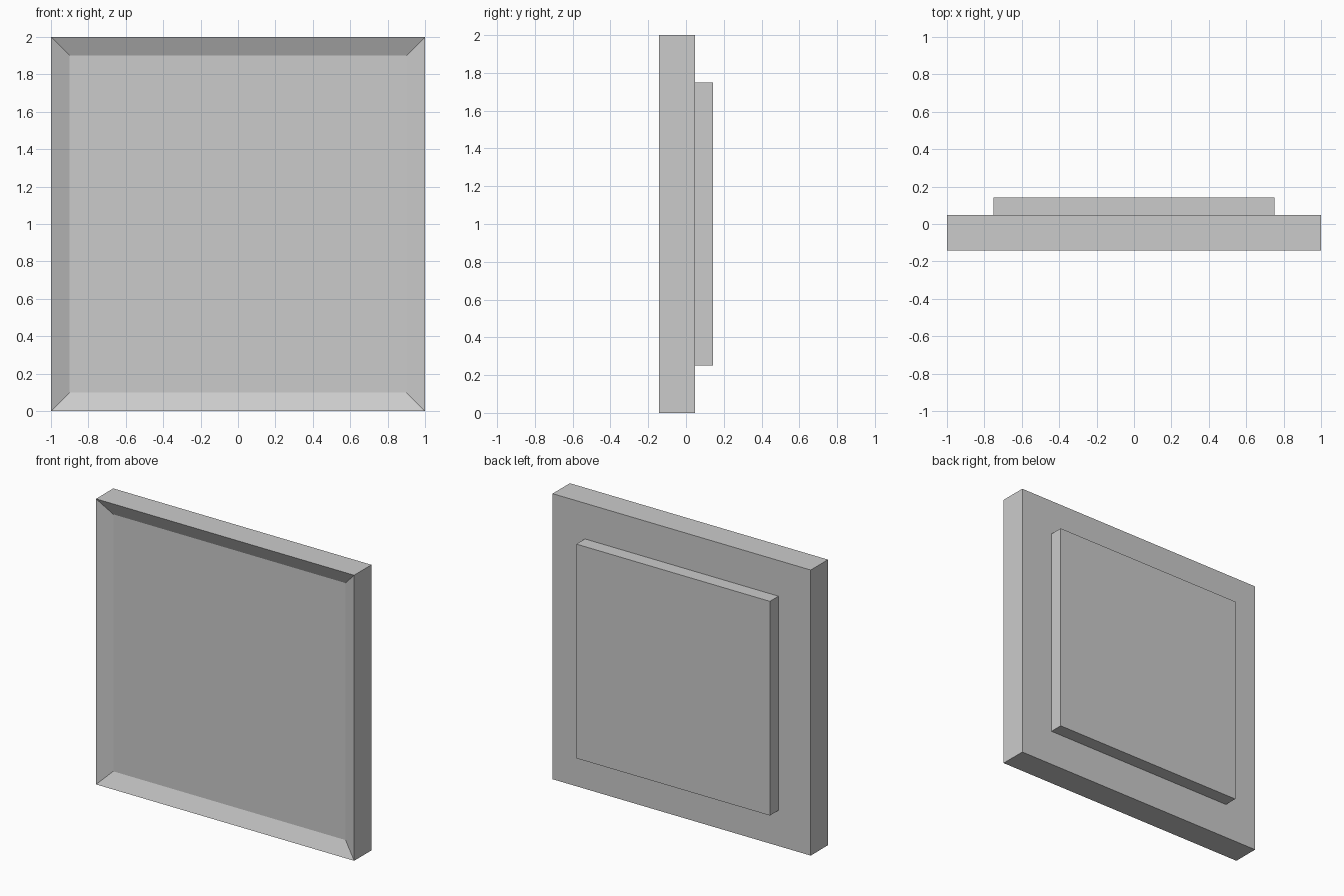
import bpy, bmesh
from mathutils import Vector

if "Cube" in bpy.data.objects:
    bpy.data.objects.remove(bpy.data.objects["Cube"])

Y_FRONT, Y_MID, Y_BACK = -0.143, 0.048, 0.143


def face_along(bm, direction):
    """Outermost face pointing along the given direction."""
    d = Vector(direction)
    faces = [f for f in bm.faces if f.normal.dot(d) > 0.99]
    return max(faces, key=lambda f: f.calc_center_median().dot(d))


# Square slab
bm = bmesh.new()
bmesh.ops.create_cube(bm, size=1)
for v in bm.verts:
    v.co = (v.co.x * 2, Y_FRONT if v.co.y < 0 else Y_MID, v.co.z * 2 + 1)
bm.normal_update()

# Shallow dish in the front with sloped borders
front = face_along(bm, (0, -1, 0))
bmesh.ops.inset_region(bm, faces=[front], thickness=0.1, use_even_offset=True)
for v in front.verts:
    v.co.y += 0.048
bm.normal_update()

# Raised square block on the back
back = face_along(bm, (0, 1, 0))
bmesh.ops.inset_region(bm, faces=[back], thickness=0.25, use_even_offset=True)
block = bmesh.ops.extrude_discrete_faces(bm, faces=[back])["faces"][0]
for v in block.verts:
    v.co.y = Y_BACK

bmesh.ops.recalc_face_normals(bm, faces=bm.faces)
mesh = bpy.data.meshes.new("wall_panel")
bm.to_mesh(mesh)
bm.free()
panel = bpy.data.objects.new("wall_panel", mesh)
bpy.context.collection.objects.link(panel)
